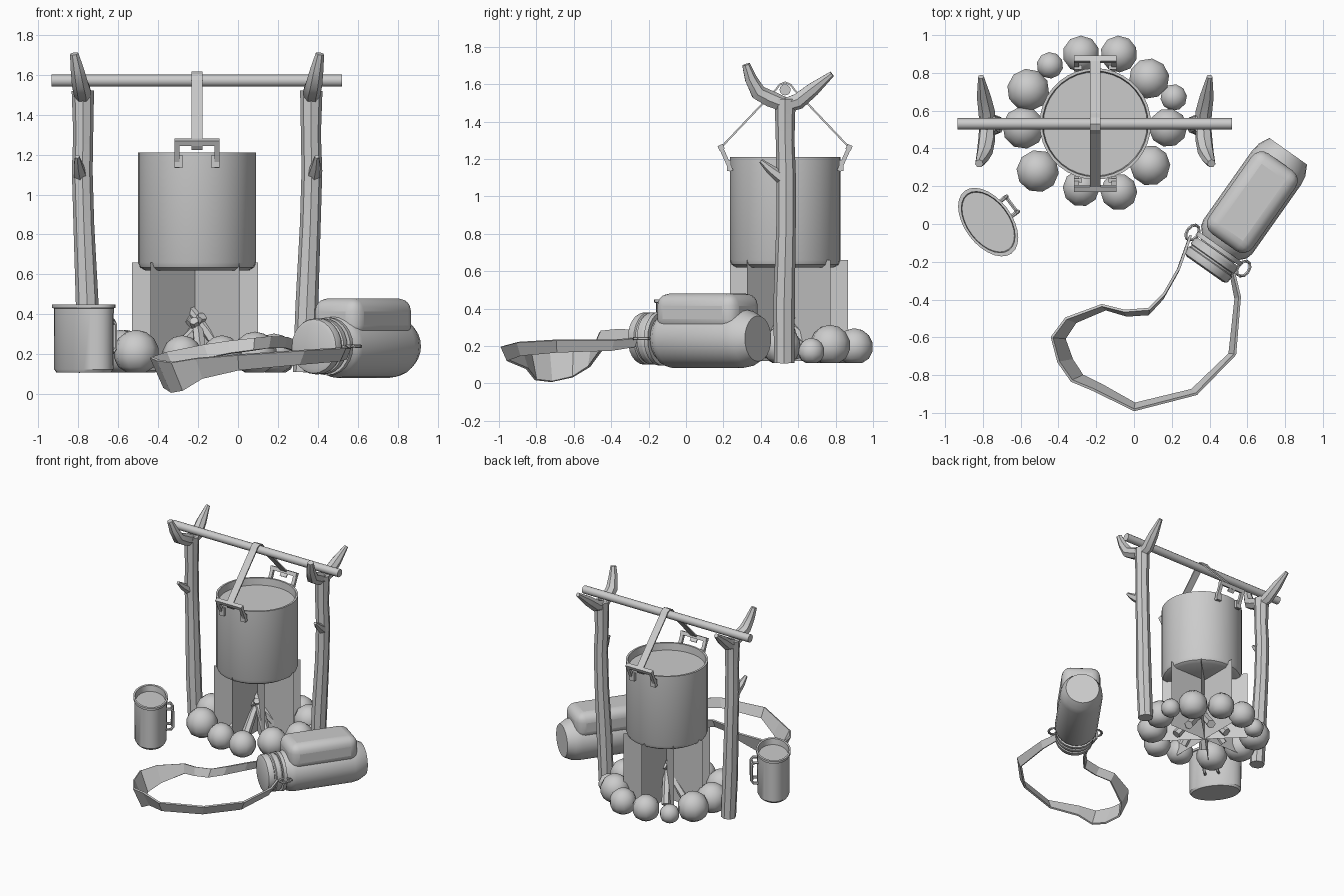
import bpy, bmesh, math, random
from mathutils import Vector, Matrix

random.seed(4)
cube = bpy.data.objects.get("Cube")
if cube:
    bpy.data.objects.remove(cube)

GREY = (0.6, 0.6, 0.6, 1)
mat = bpy.data.materials.new("plain_grey")
mat.use_nodes = True
mat.diffuse_color = GREY
mat.node_tree.nodes["Principled BSDF"].inputs["Base Color"].default_value = GREY


def finish(name, bm, smooth=30):
    bmesh.ops.recalc_face_normals(bm, faces=bm.faces)
    me = bpy.data.meshes.new(name)
    bm.to_mesh(me)
    bm.free()
    ob = bpy.data.objects.new(name, me)
    bpy.context.collection.objects.link(ob)
    me.materials.append(mat)
    if smooth:
        bpy.ops.object.select_all(action="DESELECT")
        ob.select_set(True)
        bpy.context.view_layer.objects.active = ob
        bpy.ops.object.shade_smooth_by_angle(angle=math.radians(smooth))
    return ob


def skin(bm, rings, cap=True):
    loops = [[bm.verts.new(p) for p in ring] for ring in rings]
    n = len(loops[0])
    for a, b in zip(loops, loops[1:]):
        for i in range(n):
            j = (i + 1) % n
            bm.faces.new((a[i], a[j], b[j], b[i]))
    if cap:
        bm.faces.new(loops[0])
        bm.faces.new(loops[-1])


def lathe(name, profile, matrix, sides=32, smooth=30):
    """Turn (radius, height) points about z, then place them."""
    bm = bmesh.new()
    turn = [2 * math.pi * i / sides for i in range(sides)]
    skin(bm, [[matrix @ Vector((r * math.cos(a), r * math.sin(a), h)) for a in turn] for r, h in profile])
    return finish(name, bm, smooth)


def tube(name, path, radii, sides=7, smooth=40, bm=None):
    """Sweep a round section along a path."""
    own = bm is None
    bm = bm or bmesh.new()
    pts = [Vector(p) for p in path]
    rings = []
    for i, p in enumerate(pts):
        d = (pts[min(i + 1, len(pts) - 1)] - pts[max(i - 1, 0)]).normalized()
        ref = Vector((1, 0, 0)) if abs(d.x) < 0.9 else Vector((0, 0, 1))
        u = d.cross(ref).normalized()
        v = d.cross(u)
        r = radii[i] if isinstance(radii, (list, tuple)) else radii
        rings.append([p + r * (u * math.cos(2 * math.pi * k / sides) + v * math.sin(2 * math.pi * k / sides))
                      for k in range(sides)])
    skin(bm, rings)
    return finish(name, bm, smooth) if own else None


def box(bm, centre, size, rot=Matrix()):
    m = Matrix.Translation(centre) @ rot @ Matrix.Diagonal((*size, 1))
    bmesh.ops.create_cube(bm, size=1, matrix=m)


def strip(name, pairs, thick):
    bm = bmesh.new()
    rows = [(bm.verts.new(a), bm.verts.new(b)) for a, b in pairs]
    for (a, b), (c, d) in zip(rows, rows[1:]):
        bm.faces.new((a, b, d, c))
    ob = finish(name, bm, 0)
    s = ob.modifiers.new("thickness", "SOLIDIFY")
    s.thickness, s.offset = thick, 0
    return ob


CX, CY = -0.205, 0.53

# Cooking pot with its contents just under the rim
lathe("pot", [(0.26, 0.62), (0.285, 0.635), (0.295, 0.66), (0.295, 1.21), (0.28, 1.21), (0.275, 1.155)],
      Matrix.Translation((CX, CY, 0)), 36, 35)

# Bracket ears and the flat hanging band
for side, label in ((-1, "front"), (1, "back")):
    bm = bmesh.new()
    lean = Matrix.Rotation(-side * 0.42, 4, "X")
    for sx in (-1, 1):
        box(bm, (CX + sx * 0.1, CY + side * 0.318, 1.205), (0.026, 0.022, 0.15), lean)
        box(bm, (CX + sx * 0.092, CY + side * 0.3, 1.165), (0.042, 0.022, 0.06))
    box(bm, (CX, CY + side * 0.342, 1.262), (0.226, 0.03, 0.028), lean)
    finish(label + "_pot_ear", bm, 0)
band = [(-0.325, 1.225), (-0.345, 1.25), (-0.33, 1.275), (-0.05, 1.57), (-0.03, 1.597), (0, 1.61)]
band += [(-y, z) for y, z in reversed(band[:-1])]
strip("hanging_band", [((CX - 0.028, CY + y, z), (CX + 0.028, CY + y, z)) for y, z in band], 0.01)

# Crossbar and the two forked posts
tube("crossbar", [(-0.935, CY, 1.57), (0.52, CY, 1.57)], 0.03, 12)
for s, label in ((1, "left"), (-1, "right")):
    def at(x, y, z):
        return (CX + s * x, y, z)
    tube(label + "_post", [at(0.535, 0.525, 0.11), at(0.55, 0.525, 0.45), at(0.567, 0.535, 0.85),
                           at(0.575, 0.535, 1.12), at(0.57, 0.53, 1.3), at(0.572, 0.53, 1.52)],
         [0.055, 0.057, 0.052, 0.052, 0.05, 0.056], 8)
    tube(label + "_front_fork", [at(0.572, 0.55, 1.48), at(0.575, 0.45, 1.52), at(0.585, 0.385, 1.555),
                                 at(0.6, 0.345, 1.63), at(0.615, 0.32, 1.705)],
         [0.04, 0.046, 0.043, 0.034, 0.022])
    tube(label + "_back_fork", [at(0.572, 0.51, 1.48), at(0.575, 0.6, 1.51), at(0.59, 0.68, 1.575),
                                at(0.605, 0.78, 1.655)], [0.04, 0.045, 0.038, 0.016])
    tube(label + "_post_stub", [at(0.585, 0.51, 1.1), at(0.595, 0.45, 1.145), at(0.6, 0.4, 1.19)],
         [0.035, 0.026, 0.012], 6)

# Crossed flame sheets
bm = bmesh.new()
for k in range(4):
    d = Vector((math.cos(k * math.pi / 4), math.sin(k * math.pi / 4), 0)) * 0.315
    c = Vector((-0.215, 0.55, 0))
    quad = [c + e * d + Vector((0, 0, z)) for e, z in ((-1, 0.12), (1, 0.12), (1, 0.66), (-1, 0.66))]
    bm.faces.new([bm.verts.new(p) for p in quad])
finish("flame_sheets", bm, 0)

# Firewood leaning together
for k in range(7):
    a = 2 * math.pi * k / 7 + 0.35
    foot = Vector((CX + 0.19 * math.cos(a), CY + 0.19 * math.sin(a), 0.15))
    tip = Vector((CX - 0.05 * math.cos(a), CY - 0.05 * math.sin(a), 0.36 + 0.08 * random.random()))
    tube("firewood_%d" % (k + 1), [foot, foot.lerp(tip, 0.5) + Vector((0, 0, 0.015)), tip],
         [0.033, 0.03, 0.024], 6)

# Ring of flat-bottomed stones
stones = [(-0.28, 0.90, 0.1), (-0.08, 0.90, 0.1), (-0.445, 0.84, 0.072), (-0.56, 0.71, 0.115),
          (-0.585, 0.51, 0.115), (-0.51, 0.28, 0.115), (-0.28, 0.19, 0.1), (-0.08, 0.17, 0.1),
          (0.085, 0.31, 0.11), (0.18, 0.51, 0.105), (0.21, 0.67, 0.072), (0.08, 0.77, 0.11)]
for k, (x, y, r) in enumerate(stones):
    bm = bmesh.new()
    m = Matrix.Translation((x, y, 0.11 + r * 0.85)) @ Matrix.Rotation(k * 1.3, 4, "Z")
    bmesh.ops.create_uvsphere(bm, u_segments=10, v_segments=7, radius=r, matrix=m)
    for v in bm.verts:
        v.co.z = max(v.co.z, 0.11)
    finish("stone_%d" % (k + 1), bm, 35)

# Oval mug with a folding handle
place = Matrix.Translation((-0.772, 0.01, 0)) @ Matrix.Rotation(math.radians(-53), 4, "Z")
oval = place @ Matrix.Diagonal((1, 0.6, 1, 1))
lathe("mug", [(0.18, 0.11), (0.193, 0.125), (0.195, 0.43), (0.207, 0.433), (0.207, 0.45), (0.185, 0.45),
              (0.18, 0.405)], oval, 28)
bm = bmesh.new()
for x in (-0.05, 0.05):
    loop = [(x, 0.1, 0.37), (x, 0.145, 0.37), (x, 0.16, 0.35), (x, 0.16, 0.23), (x, 0.145, 0.21), (x, 0.1, 0.21)]
    tube("", [place @ Vector(p) for p in loop], 0.011, 6, bm=bm)
for z in (0.24, 0.34):
    tube("", [place @ Vector((x, 0.155, z)) for x in (-0.05, 0.05)], 0.01, 6, bm=bm)
finish("mug_handle", bm)

# Bottle lying on its side, local z runs from cap to base
axis = Vector((0.577, 0.817, 0))
across = Vector((0.817, -0.577, 0))
lie = Matrix.Translation((0.375, -0.24, 0.24)) @ Matrix((across, (0, 0, 1), axis)).transposed().to_4x4()
lathe("bottle", [(0.1, 0.1), (0.125, 0.15), (0.148, 0.175), (0.158, 0.21), (0.158, 0.66), (0.15, 0.71),
                 (0.122, 0.765)], lie, 24)
lathe("bottle_cap", [(0.115, 0), (0.135, 0.008), (0.14, 0.02), (0.14, 0.05), (0.132, 0.055), (0.132, 0.065),
                     (0.14, 0.07), (0.14, 0.1), (0.13, 0.115)], lie, 24)
bm = bmesh.new()
box(bm, (0, 0.14, 0.435), (0.285, 0.2, 0.52))
ob = finish("bottle_cover", bm, 35)
ob.data.transform(lie)
bev = ob.modifiers.new("rounded", "BEVEL")
bev.width, bev.segments = 0.065, 4

# Neck ring with two strap loops
lathe("neck_ring", [(0.12, 0.12), (0.145, 0.12), (0.145, 0.145), (0.12, 0.145)], lie, 24)
for s, label in ((-1, "right"), (1, "left")):
    ring = [lie @ Vector((s * (0.165 + 0.03 * math.cos(a)), 0.0, 0.12 + 0.045 * math.sin(a)))
            for a in [k * math.pi / 5 for k in range(11)]]
    tube(label + "_strap_loop", ring, 0.009, 6)

# Carrying strap: x, y, middle height, width
route = [(0.30, -0.06, 0.24, 0.05), (0.24, -0.23, 0.26, 0.055), (0.16, -0.37, 0.26, 0.06),
         (0.08, -0.45, 0.25, 0.06), (-0.05, -0.46, 0.235, 0.06), (-0.17, -0.43, 0.215, 0.065),
         (-0.36, -0.50, 0.15, 0.12), (-0.435, -0.60, 0.11, 0.15), (-0.40, -0.73, 0.09, 0.16),
         (-0.33, -0.83, 0.09, 0.14), (-0.21, -0.88, 0.13, 0.10), (0, -0.985, 0.16, 0.075),
         (0.33, -0.90, 0.185, 0.07), (0.535, -0.69, 0.2, 0.065), (0.56, -0.385, 0.205, 0.055),
         (0.53, -0.26, 0.22, 0.045)]
middle = Vector((0.05, -0.65, 0))
pairs = []
for x, y, z, w in route:
    top = Vector((x, y, z + w / 2))
    inward = (middle - Vector((x, y, 0))).normalized() * w * 0.45
    pairs.append((top, top + inward - Vector((0, 0, w))))
strip("carrying_strap", pairs, 0.014)
